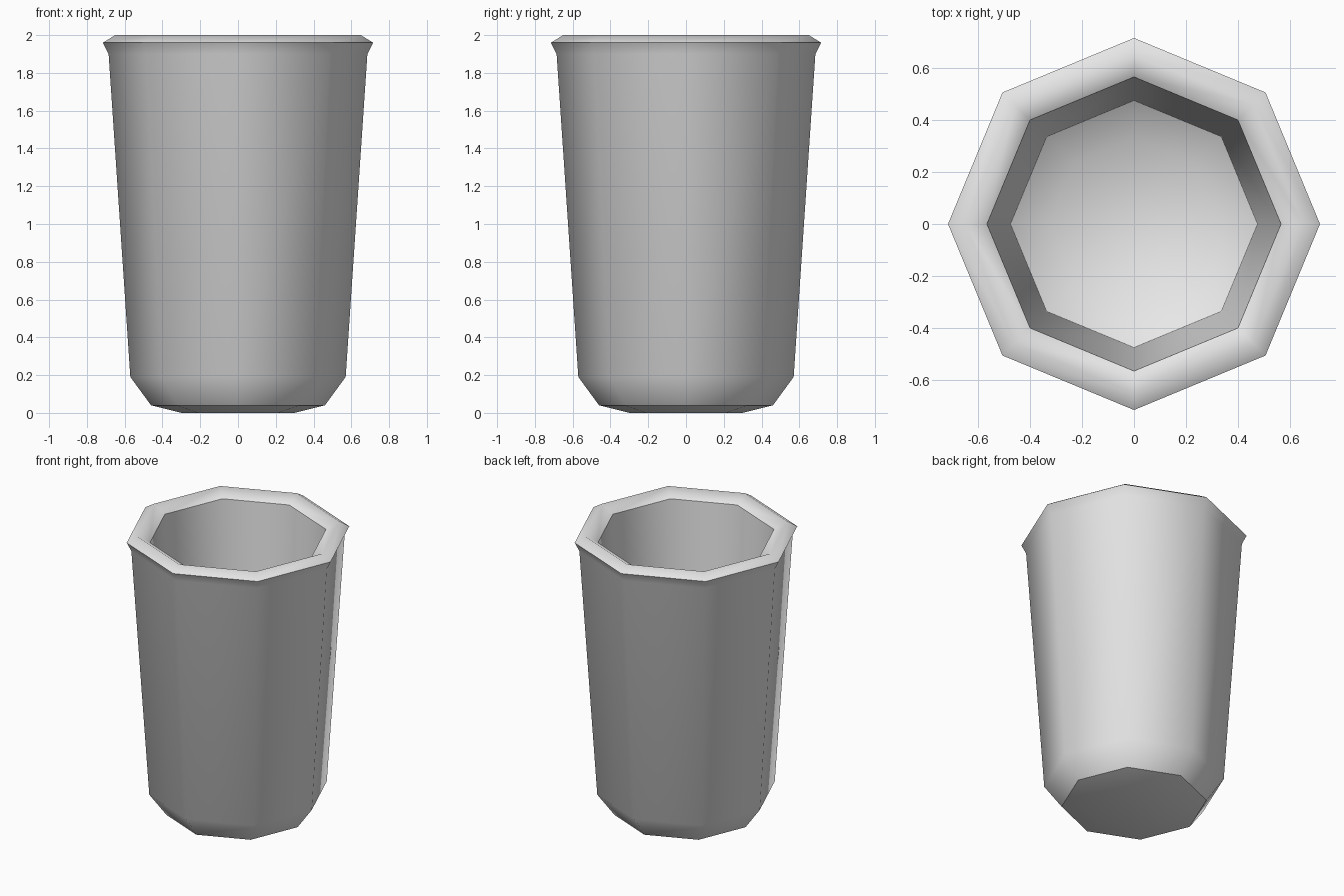
import bpy
import bmesh
from math import cos, sin, tau

# Remove the default cube
cube = bpy.data.objects.get("Cube")
if cube:
    bpy.data.objects.remove(cube, do_unlink=True)

SIDES = 8

# Single plain grey
grey = bpy.data.materials.new("light grey")
grey.use_nodes = True
colour = (0.8, 0.8, 0.8, 1.0)
grey.diffuse_color = colour
grey.node_tree.nodes["Principled BSDF"].inputs["Base Color"].default_value = colour

# Profile from underside, up the outside, over the rim, down to the floor:
# radius, height, crease
profile = [
    (0.30, 0.0, False),     # underside
    (0.46, 0.04, True),     # foot edge
    (0.57, 0.19, False),    # lower bevel
    (0.685, 1.90, False),   # below the rim
    (0.715, 1.96, True),    # rim lip
    (0.65, 2.0, False),     # rim crest
    (0.565, 1.95, True),    # mouth edge
    (0.475, 0.22, True),    # foot of inner wall
    (0.33, 0.12, False),    # dished floor
]


def lathe(name, points, material):
    """Turn a profile into a closed, smooth-shaded, eight-sided solid."""
    bm = bmesh.new()
    rings = []
    for radius, height, crease in points:
        rings.append([bm.verts.new((radius * cos(tau * i / SIDES),
                                    radius * sin(tau * i / SIDES), height))
                      for i in range(SIDES)])
    for low, high in zip(rings, rings[1:]):
        for i in range(SIDES):
            j = (i + 1) % SIDES
            bm.faces.new((low[i], low[j], high[j], high[i]))
    bm.faces.new(rings[0][::-1])
    bm.faces.new(rings[-1])
    for face in bm.faces:
        face.smooth = True
    # Keep the rim, foot and inner corners crisp
    for ring, point in zip(rings, points):
        if point[2]:
            for i in range(SIDES):
                bm.edges.get((ring[i], ring[(i + 1) % SIDES])).smooth = False
    bmesh.ops.recalc_face_normals(bm, faces=bm.faces[:])
    mesh = bpy.data.meshes.new(name)
    bm.to_mesh(mesh)
    bm.free()
    mesh.materials.append(material)
    obj = bpy.data.objects.new(name, mesh)
    bpy.context.collection.objects.link(obj)
    return obj


# Cup with rolled rim, hollow inside and chamfered foot
lathe("cup", profile, grey)
